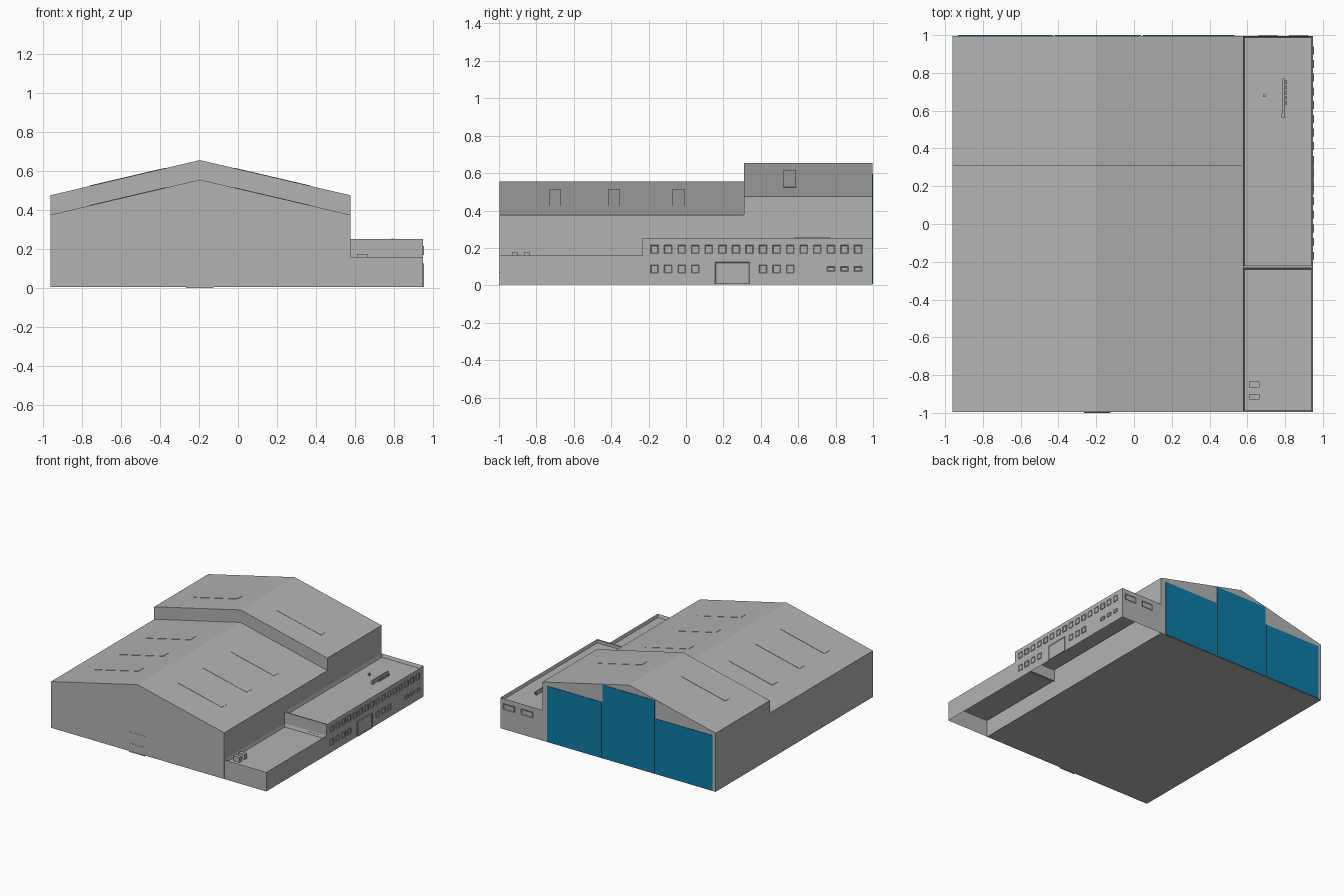
import bpy, bmesh, math
from mathutils import Vector, Matrix

cube = bpy.data.objects.get("Cube")
if cube:
    bpy.data.objects.remove(cube, do_unlink=True)


def material(name, rgb):
    m = bpy.data.materials.new(name)
    m.use_nodes = True
    m.diffuse_color = (*rgb, 1)
    m.node_tree.nodes["Principled BSDF"].inputs["Base Color"].default_value = (*rgb, 1)
    return m


GREY = material("wall_grey", (0.45, 0.45, 0.45))
BLUE = material("door_blue", (0.004, 0.2, 0.38))

BASE = 0.005          # underside of the walls
END = 0.996           # front and back wall planes
LEFT, RIDGE, RIGHT = -0.96, -0.195, 0.575
SIDE = 0.948          # outer wall of the annex


def finish(bm, name, mat):
    mesh = bpy.data.meshes.new(name)
    bm.to_mesh(mesh)
    bm.free()
    mesh.materials.append(mat)
    ob = bpy.data.objects.new(name, mesh)
    bpy.context.scene.collection.objects.link(ob)
    return ob


def block(lo, hi):
    bm = bmesh.new()
    lo, hi = Vector(lo), Vector(hi)
    m = Matrix.Translation((lo + hi) / 2) @ Matrix.Diagonal((*(hi - lo), 1))
    bmesh.ops.create_cube(bm, size=1, matrix=m)
    bm.normal_update()
    return bm


def box(name, lo, hi, mat=GREY):
    return finish(block(lo, hi), name, mat)


def facing(bm, direction):
    return max(bm.faces, key=lambda f: f.normal.dot(Vector(direction)))


def sink(bm, direction, rim, depth):
    """Inset the face looking along direction and push it inwards."""
    f = facing(bm, direction)
    bmesh.ops.inset_individual(bm, faces=[f], thickness=rim)
    for v in f.verts:
        v.co -= Vector(direction) * depth


def framed(name, lo, hi, direction):
    bm = block(lo, hi)
    sink(bm, direction, 0.006, 0.003)
    return finish(bm, name, GREY)


# Gabled halls, the back one taller
def hall(name, y0, y1, eave, ridge):
    bm = bmesh.new()
    profile = [(LEFT, BASE), (RIGHT, BASE), (RIGHT, eave), (RIDGE, ridge), (LEFT, eave)]
    face = bm.faces.new([bm.verts.new((x, y0, z)) for x, z in profile])
    out = bmesh.ops.extrude_face_region(bm, geom=[face])
    moved = [v for v in out["geom"] if isinstance(v, bmesh.types.BMVert)]
    bmesh.ops.translate(bm, verts=moved, vec=(0, y1 - y0, 0))
    bmesh.ops.recalc_face_normals(bm, faces=bm.faces)
    return finish(bm, name, GREY)


hall("front_hall", -END, 0.31, 0.375, 0.555)
hall("back_hall", 0.31, END, 0.475, 0.655)


# Annex blocks: sunken flat roof with parapet, open underneath and to each other
def annex(name, y0, y1, top, roof, open_side):
    bm = block((RIGHT + 0.001, y0, BASE), (SIDE, y1, top))
    gone = [facing(bm, (0, 0, -1)), facing(bm, (0, open_side, 0))]
    sink(bm, (0, 0, 1), 0.011, top - roof)
    bmesh.ops.delete(bm, geom=gone, context='FACES')
    return finish(bm, name, GREY)


SPLIT = -0.232
annex("front_annex", -END, SPLIT, 0.16, 0.135, 1)
annex("back_annex", SPLIT, END, 0.25, 0.225, -1)
box("annex_step_wall", (RIGHT + 0.001, SPLIT, 0.135), (SIDE, SPLIT + 0.011, 0.249))
box("step_wall_vent", (0.77, SPLIT - 0.004, 0.14), (0.88, SPLIT, 0.152))

# Annex side windows in two rows around the entrance
PITCH = 0.0725
for i in range(16):
    y = -0.168 + i * PITCH
    framed(f"upper_window_{i}", (SIDE, y - 0.021, 0.17), (SIDE + 0.005, y + 0.021, 0.215), (1, 0, 0))
    if i < 4 or i in (8, 9, 10):
        framed(f"lower_window_{i}", (SIDE, y - 0.021, 0.065), (SIDE + 0.005, y + 0.021, 0.11), (1, 0, 0))
    elif i in (13, 14, 15):
        framed(f"small_window_{i}", (SIDE, y - 0.021, 0.075), (SIDE + 0.005, y + 0.021, 0.1), (1, 0, 0))
framed("annex_entrance", (SIDE, 0.155, BASE), (SIDE + 0.005, 0.34, 0.125), (1, 0, 0))

# Annex back windows
for x in (0.71, 0.87):
    framed("annex_back_window", (x - 0.05, END, 0.165), (x + 0.05, END + 0.004, 0.21), (0, 1, 0))

# Large blue hangar doors on the back
for name, x0, x1, top in (("right_door", -0.933, -0.432, 0.45),
                          ("middle_door", -0.422, 0.038, 0.595),
                          ("left_door", 0.048, 0.532, 0.455)):
    box(name, (x0, END, BASE + 0.003), (x1, END + 0.004, top), BLUE)

# Front double door with step and push bars
for i, x in enumerate((-0.265, -0.195)):
    box(f"front_door_{i}", (x, -END - 0.002, BASE), (x + 0.068, -END, 0.16))
    box(f"push_bar_{i}", (x + 0.008, -END - 0.004, 0.065), (x + 0.06, -END - 0.002, 0.071))
box("door_step", (-0.265, -END - 0.004, 0), (-0.125, -END, 0.007))

# Low skylight strips on both roof slopes
slope = math.atan2(0.18, RIGHT - RIDGE)
for y in (-0.7, -0.385, -0.04, 0.555):
    ridge = 0.655 if y > 0.31 else 0.555
    for side in (-1, 1):
        strip = box("skylight", (-0.2, -0.033, -0.001), (0.2, 0.033, 0.002))
        reach = 0.37
        strip.location = (RIDGE + side * reach, y, ridge - reach * math.tan(slope))
        strip.rotation_euler = (0, side * slope, 0)

# Roof equipment on the annex
for y in (-0.915, -0.85):
    box("roof_unit", (0.61, y - 0.015, 0.135), (0.665, y + 0.015, 0.175))
box("roof_duct", (0.787, 0.58, 0.225), (0.796, 0.77, 0.255))
box("duct_end", (0.782, 0.565, 0.225), (0.8, 0.585, 0.25))
for i in range(5):
    box("duct_vent", (0.803, 0.63 + i * 0.028, 0.225), (0.809, 0.65 + i * 0.028, 0.24))
box("roof_cap", (0.683, 0.673, 0.225), (0.695, 0.685, 0.245))
